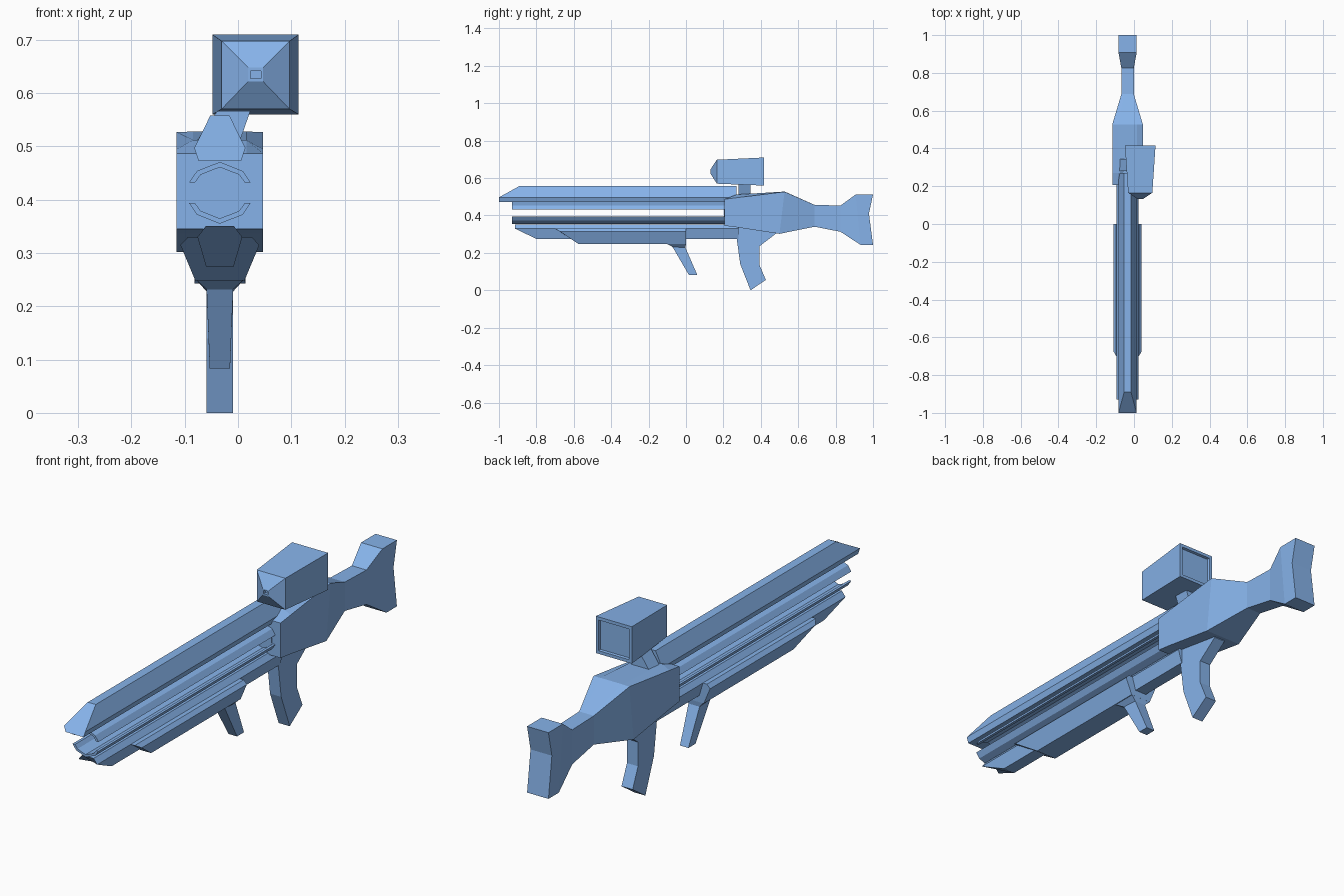
import bpy, bmesh, math

CX = -0.034  # centre line of the gun; the sight sits off to one side

# One blue finish for every part
blue = bpy.data.materials.new("blue_finish")
blue.diffuse_color = (0.24, 0.45, 0.82, 1)


def loft(name, rings, cx=CX):
    """Skin equal-length rings of (x, y, z) points and cap both ends."""
    bm = bmesh.new()
    rows = [[bm.verts.new((x + cx, y, z)) for x, y, z in r] for r in rings]
    n = len(rows[0])
    for a, b in zip(rows, rows[1:]):
        for i in range(n):
            j = (i + 1) % n
            bm.faces.new((a[i], a[j], b[j], b[i]))
    bm.faces.new(rows[0])
    bm.faces.new(rows[-1][::-1])
    bmesh.ops.recalc_face_normals(bm, faces=bm.faces)
    me = bpy.data.meshes.new(name)
    bm.to_mesh(me)
    bm.free()
    me.materials.append(blue)
    ob = bpy.data.objects.new(name, me)
    bpy.context.collection.objects.link(ob)
    return ob


def mirrored(half):
    """Turn right-hand (x, y, z) points, bottom to top, into a closed ring."""
    return half + [(-x, y, z) for x, y, z in reversed(half)]


def slab(name, profile, w):
    """Side profile of (y, z) points given a half width."""
    return loft(name, [[(x, y, z) for y, z in profile] for x in (-w, w)])


def rect(y, w, h, z):
    return [(-w, y, z - h), (w, y, z - h), (w, y, z + h), (-w, y, z + h)]


# Receiver and stock: bottom y, z, half width / side y, z, half width / deck z, half width
stations = [
    (0.206, 0.345, 0.081, 0.206, 0.487, 0.081, 0.487, 0.05),
    (0.270, 0.337, 0.081, 0.270, 0.495, 0.081, 0.512, 0.05),
    (0.500, 0.302, 0.081, 0.527, 0.527, 0.081, 0.528, 0.05),
    (0.687, 0.340, 0.033, 0.687, 0.457, 0.033, 0.457, 0.02),
    (0.826, 0.313, 0.033, 0.826, 0.453, 0.033, 0.453, 0.02),
    (0.933, 0.243, 0.048, 0.907, 0.512, 0.048, 0.512, 0.03),
]
loft("receiver_stock", [mirrored([(bw, by, bz), (sw, sy, sz), (dw, sy, dz)])
                        for by, bz, bw, sy, sz, sw, dz, dw in stations])
slab("butt_plate", [(0.907, 0.512), (1, 0.512), (0.978, 0.41),
                    (1, 0.243), (0.933, 0.243)], 0.048)

# Top rail with sloping nose
top_sec = [(0.04, 0.473), (0.048, 0.497), (0.018, 0.558)]
loft("top_rail", [mirrored([(x, y, z) for (x, z), y in zip(top_sec, ys)])
                  for ys in ((-1, -1, -0.89), (0.27, 0.27, 0.27))])

# Split octagonal barrel shells, above and below the bore
shell = [(0.058, 0.019), (0.043, 0.041), (0, 0.058), (-0.043, 0.041), (-0.058, 0.019),
         (-0.047, 0.019), (-0.036, 0.034), (0, 0.048), (0.036, 0.034), (0.047, 0.019)]
for name, s in (("upper_barrel_shell", 1), ("lower_barrel_shell", -1)):
    loft(name, [[(x, y, 0.413 + s * z) for x, z in shell] for y in (-0.93, 0.21)])

# Stepped octagonal emitter on the receiver face
for i, (r, y) in enumerate(((0.045, 0.205), (0.032, 0.204), (0.015, 0.203))):
    loft(f"emitter_ring_{i + 1}",
         [[(r * math.cos(k * math.pi / 4 + math.pi / 8), yy,
            0.413 + r * math.sin(k * math.pi / 4 + math.pi / 8)) for k in range(8)]
          for yy in (y, 0.22)])

# Lower rail with undercut nose
low_sec = [(0.026, 0.275), (0.042, 0.33), (0.026, 0.351)]
loft("lower_rail", [mirrored([(x, y, z) for (x, z), y in zip(low_sec, ys)])
                    for ys in ((-0.80, -0.915, -0.915), (0.28, 0.28, 0.28))])

# Hand guard
guard_sec = [(0.046, 0.248), (0.074, 0.315), (0.06, 0.33)]
loft("hand_guard", [mirrored([(x, y, z) for (x, z), y in zip(guard_sec, ys)])
                    for ys in ((-0.575, -0.675, -0.70), (0, 0, 0))])

# Slanted front grip: y front, z front, y back, z back, half width
grip = [(-0.105, 0.25, 0.0, 0.25, 0.045), (-0.072, 0.232, -0.003, 0.228, 0.025),
        (0.015, 0.083, 0.06, 0.083, 0.019)]
loft("front_grip", [[(-w, a, za), (w, a, za), (w, b, zb), (-w, b, zb)]
                    for a, za, b, zb, w in grip])

# Rear pistol grip
slab("pistol_grip", [(0.27, 0.345), (0.272, 0.27), (0.29, 0.14), (0.345, 0), (0.427, 0.056),
                     (0.392, 0.137), (0.392, 0.235), (0.48, 0.302), (0.48, 0.345)], 0.025)

# Leaning bracket that carries the sight
loft("sight_bracket", [[(x, y, z) for x, z in
                        ((-0.085, 0.50), (0.0, 0.50), (0.025, 0.572), (-0.035, 0.572))]
                       for y in (0.28, 0.345)], cx=0)

# Sight: small front opening, tapered body, recessed rear screen
loft("sight", [rect(0.145, 0.01, 0.007, 0.635), rect(0.132, 0.01, 0.007, 0.635),
               rect(0.132, 0.014, 0.013, 0.635), rect(0.165, 0.064, 0.064, 0.634),
               rect(0.416, 0.081, 0.075, 0.635), rect(0.416, 0.068, 0.062, 0.635),
               rect(0.406, 0.066, 0.060, 0.635)], cx=0.033)
